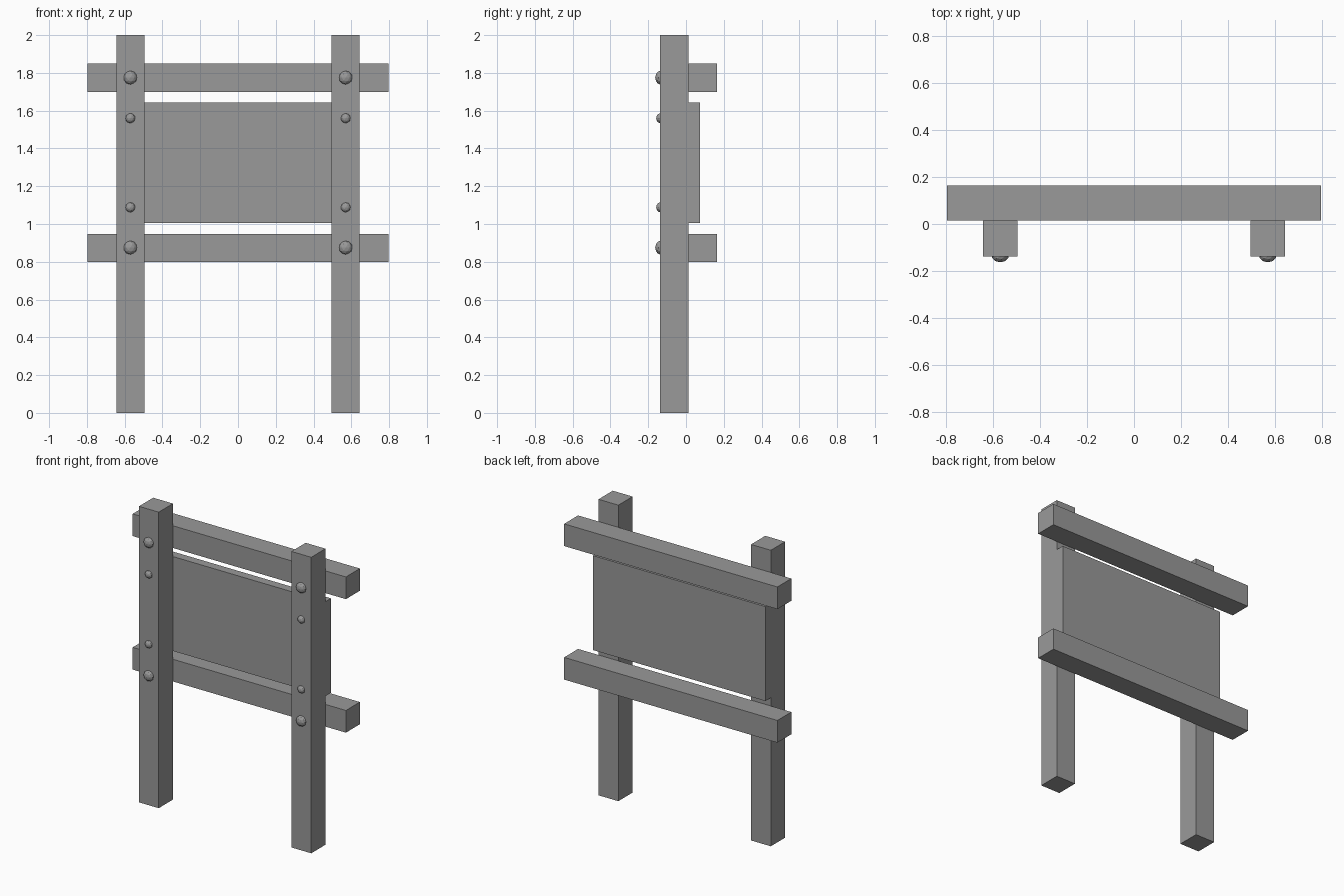
import bpy
import bmesh
from mathutils import Matrix

cube = bpy.data.objects.get("Cube")
if cube:
    bpy.data.objects.remove(cube, do_unlink=True)

# One plain grey for the whole sign
grey = bpy.data.materials.new("plain_grey")
grey.use_nodes = True
colour = (0.32, 0.32, 0.32, 1)
grey.diffuse_color = colour
grey.node_tree.nodes["Principled BSDF"].inputs["Base Color"].default_value = colour


def finish(name, bm):
    mesh = bpy.data.meshes.new(name)
    bm.to_mesh(mesh)
    bm.free()
    mesh.materials.append(grey)
    obj = bpy.data.objects.new(name, mesh)
    bpy.context.collection.objects.link(obj)
    return obj


def box(name, x, y, z):
    """Box filling the given (low, high) range on each axis."""
    bm = bmesh.new()
    size = [hi - lo for lo, hi in (x, y, z)]
    centre = [(hi + lo) / 2 for lo, hi in (x, y, z)]
    bmesh.ops.create_cube(bm, size=1, matrix=Matrix.Translation(centre) @ Matrix.Diagonal((*size, 1)))
    return finish(name, bm)


def bolt(name, x, z, radius, depth):
    """Domed bolt head: the front half of a squashed low-poly ball."""
    bm = bmesh.new()
    bmesh.ops.create_icosphere(bm, subdivisions=2, radius=1)
    bmesh.ops.bisect_plane(bm, geom=bm.verts[:] + bm.edges[:] + bm.faces[:],
                           plane_co=(0, 0, 0), plane_no=(0, 1, 0), clear_outer=True)
    bmesh.ops.transform(bm, verts=bm.verts, matrix=Matrix.Translation((x, FRONT, z))
                        @ Matrix.Diagonal((radius, depth, radius, 1)))
    return finish(name, bm)


FRONT, BACK = -0.138, 0.014   # front and back of the posts
INNER, OUTER = 0.496, 0.644   # inner and outer sides of the posts

# Posts with their bolts
for side, s in (("left", 1), ("right", -1)):
    box(side + "_post", sorted((s * INNER, s * OUTER)), (FRONT, BACK), (0, 2))
    x = s * (INNER + OUTER) / 2
    for level, z_rail, z_panel in (("upper", 1.775, 1.56), ("lower", 0.875, 1.088)):
        bolt(f"{side}_{level}_rail_bolt", x, z_rail, 0.036, 0.025)
        bolt(f"{side}_{level}_panel_bolt", x, z_panel, 0.026, 0.02)

# Rails and sign board behind the posts
for level, z in (("upper", 1.7), ("lower", 0.798)):
    box(level + "_rail", (-0.797, 0.797), (BACK, 0.163), (z, z + 0.15))
box("sign_panel", (-OUTER, OUTER), (BACK, 0.073), (1.004, 1.642))
